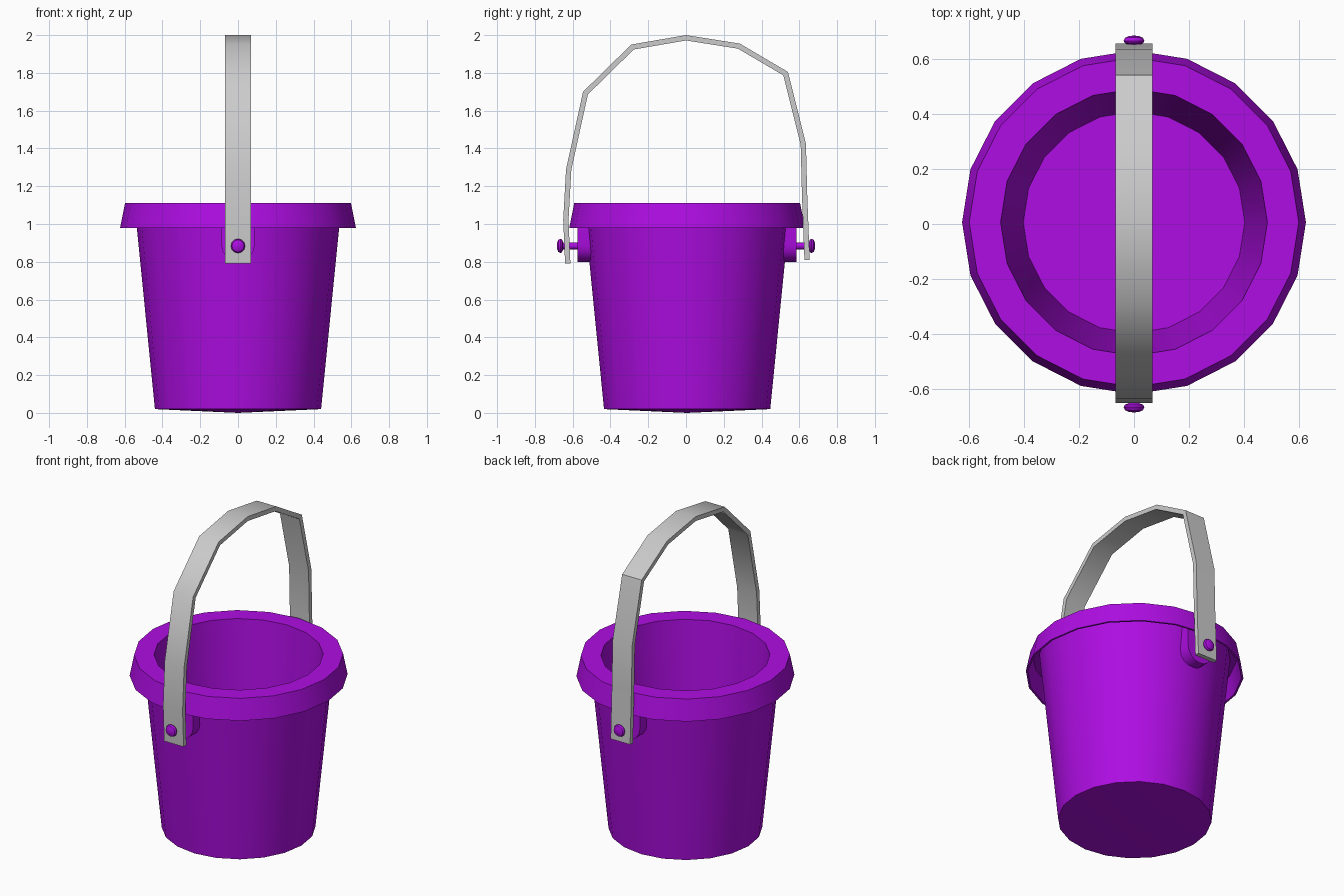
import bpy, bmesh, math
from mathutils import Matrix, Vector

if "Cube" in bpy.data.objects:
    bpy.data.objects.remove(bpy.data.objects["Cube"])

SIDES = 20
CY = 0.006  # bucket axis

purple = bpy.data.materials.new("purple_plastic")
purple.diffuse_color = (0.42, 0.004, 0.76, 1)
purple.use_nodes = True
purple.node_tree.nodes["Principled BSDF"].inputs["Base Color"].default_value = purple.diffuse_color


def finish(name, bm, mat=None, angle=35):
    bmesh.ops.recalc_face_normals(bm, faces=bm.faces)
    me = bpy.data.meshes.new(name)
    bm.to_mesh(me)
    bm.free()
    ob = bpy.data.objects.new(name, me)
    bpy.context.collection.objects.link(ob)
    if mat:
        me.materials.append(mat)
    bpy.ops.object.select_all(action='DESELECT')
    ob.select_set(True)
    bpy.context.view_layer.objects.active = ob
    bpy.ops.object.shade_smooth_by_angle(angle=math.radians(angle))
    return ob


def lathe(profile, sides, matrix):
    """Spin an (r, z) profile about z, then place it."""
    bm = bmesh.new()
    vs = [bm.verts.new((r, 0, z)) for r, z in profile]
    es = [bm.edges.new(p) for p in zip(vs, vs[1:])]
    bmesh.ops.spin(bm, geom=vs + es, cent=(0, 0, 0), axis=(0, 0, 1),
                   angle=math.tau, steps=sides, use_merge=True)
    bmesh.ops.remove_doubles(bm, verts=bm.verts, dist=1e-4)
    bmesh.ops.transform(bm, matrix=matrix, verts=bm.verts)
    return bm


# Bucket: base, outer wall, hollow skirt rim, inner wall, floor
bucket = [(0, 0), (0.44, 0.02), (0.547, 1.095), (0.585, 1.095), (0.612, 0.98),
          (0.624, 0.98), (0.598, 1.11), (0.484, 1.11), (0.402, 0.08), (0, 0.08)]
finish("bucket", lathe(bucket, SIDES, Matrix.Translation((0, CY, 0))), purple)

# Lugs and pegs on both sides
for side, label in ((-1, "front"), (1, "back")):
    bm = bmesh.new()
    outline = [(0.088, 1.05)] + [
        (0.088 * math.cos(a), 0.888 - 0.088 * math.sin(a))
        for a in (math.pi * i / 8 for i in range(9))] + [(-0.088, 1.05)]
    face = bm.faces.new([bm.verts.new((x, CY + side * 0.50, z)) for x, z in outline])
    ext = bmesh.ops.extrude_face_region(bm, geom=[face])
    bmesh.ops.translate(bm, vec=(0, side * 0.08, 0),
                        verts=[v for v in ext["geom"] if isinstance(v, bmesh.types.BMVert)])
    finish(label + "_lug", bm, purple)

    peg = [(0, 0.57), (0.018, 0.57), (0.018, 0.65), (0.033, 0.656),
           (0.038, 0.665), (0.032, 0.676), (0.018, 0.682), (0, 0.684)]
    place = Matrix.Translation((0, 0, 0.884)) @ Matrix.Rotation(-side * math.pi / 2, 4, 'X')
    finish(label + "_peg", lathe(peg, 12, place), purple)

# Handle: slightly uneven bent strap, outer path in (y, z)
path = [(-0.64, 0.79), (-0.65, 1.02), (-0.635, 1.29), (-0.545, 1.70), (-0.29, 1.95),
        (0, 2.0), (0.285, 1.955), (0.54, 1.805), (0.635, 1.425), (0.642, 1.15), (0.655, 0.81)]
pts = [Vector(p) for p in path]
inner = []
for i, p in enumerate(pts):
    d1 = (p - pts[i - 1]).normalized() if i else (pts[1] - p).normalized()
    d2 = (pts[i + 1] - p).normalized() if i < len(pts) - 1 else d1
    n1, n2 = Vector((d1.y, -d1.x)), Vector((d2.y, -d2.x))
    m = (n1 + n2).normalized()
    inner.append(p + m * 0.028 / m.dot(n1))
bm = bmesh.new()
rings = [[bm.verts.new((x, q.x, q.y)) for x, q in
          ((-0.068, o), (0.068, o), (0.068, n), (-0.068, n))] for o, n in zip(pts, inner)]
for a, b in zip(rings, rings[1:]):
    for k in range(4):
        bm.faces.new((a[k], a[(k + 1) % 4], b[(k + 1) % 4], b[k]))
bm.faces.new(rings[0])
bm.faces.new(rings[-1])
finish("handle", bm)
